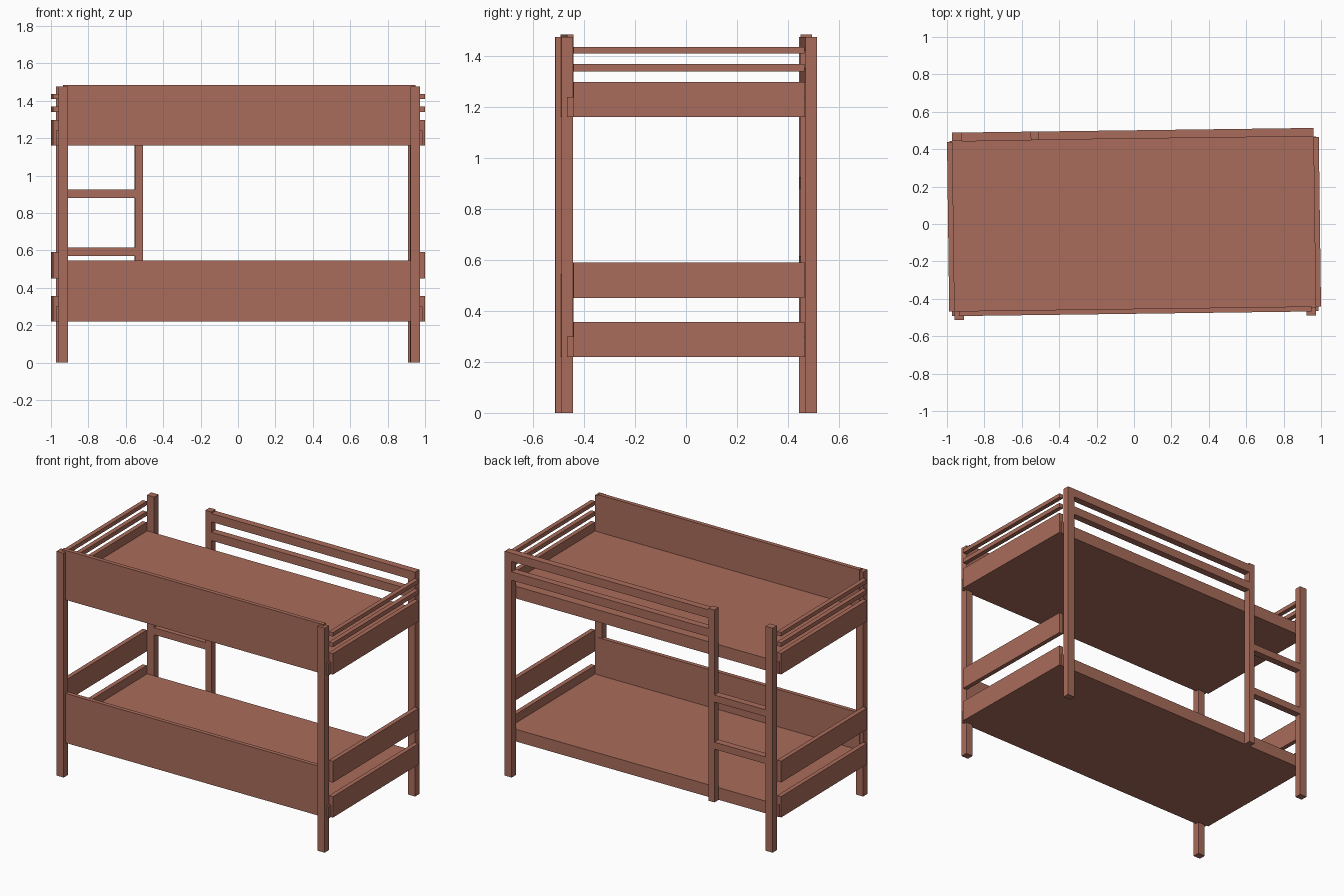
import bpy, bmesh
from mathutils import Matrix, Vector

if "Cube" in bpy.data.objects:
    bpy.data.objects.remove(bpy.data.objects["Cube"])

wood = bpy.data.materials.new("reddish brown wood")
wood.diffuse_color = (0.40, 0.15, 0.105, 1)
wood.use_nodes = True
wood.node_tree.nodes["Principled BSDF"].inputs["Base Color"].default_value = wood.diffuse_color

TURN = Matrix.Rotation(0.013, 4, 'Z')   # the whole bed stands slightly turned


def box(name, x, y, z):
    """Box between (min, max) pairs on each axis."""
    bm = bmesh.new()
    bmesh.ops.create_cube(bm, size=1)
    size = [b - a for a, b in (x, y, z)]
    mid = [(a + b) / 2 for a, b in (x, y, z)]
    bmesh.ops.scale(bm, vec=size, verts=bm.verts)
    bmesh.ops.translate(bm, vec=mid, verts=bm.verts)
    bmesh.ops.transform(bm, matrix=TURN, verts=bm.verts)
    mesh = bpy.data.meshes.new(name)
    bm.to_mesh(mesh)
    bm.free()
    mesh.materials.append(wood)
    obj = bpy.data.objects.new(name, mesh)
    bpy.context.collection.objects.link(obj)
    return obj


def span(side, a, b):
    """Mirror a range to the given side."""
    return tuple(sorted((side * a, side * b)))


POST_Y = (0.456, 0.501)

# corner posts
for sx, lr in ((-1, "left"), (1, "right")):
    for sy, fb in ((-1, "front"), (1, "back")):
        box(f"{fb}_{lr}_post", span(sx, 0.915, 0.966), span(sy, *POST_Y), (0, 1.475))

# two bunks: mattress board and tall front panel
for name, z in (("lower", 0.22), ("upper", 1.16)):
    box(f"{name}_bed_board", (-0.98, 0.98), (-0.479, 0.456), (z, z + 0.08))
    box(f"{name}_front_panel", (-0.942, 0.942), (-0.48, -0.453), (z, z + 0.325))

# end boards and slats, outside the posts
ends = (("low_end_board", 0.22, 0.357), ("middle_end_board", 0.45, 0.59),
        ("top_end_board", 1.16, 1.298), ("lower_end_slat", 1.34, 1.368),
        ("upper_end_slat", 1.41, 1.436))
for sx, lr in ((-1, "left"), (1, "right")):
    for name, z0, z1 in ends:
        box(f"{lr}_{name}", span(sx, 0.965, 0.994), (-0.455, 0.452), (z0, z1))

# ladder post and rungs at the back
box("ladder_post", (-0.546, -0.503), POST_Y, (0.22, 1.485))
for i, z in enumerate((0.57, 0.88)):
    box(f"ladder_rung_{i + 1}", (-0.92, -0.54), POST_Y, (z, z + 0.046))

# back guard rails
for i, z in enumerate((1.297, 1.42)):
    box(f"back_guard_rail_{i + 1}", (-0.51, 0.965), POST_Y, (z, z + 0.055))
